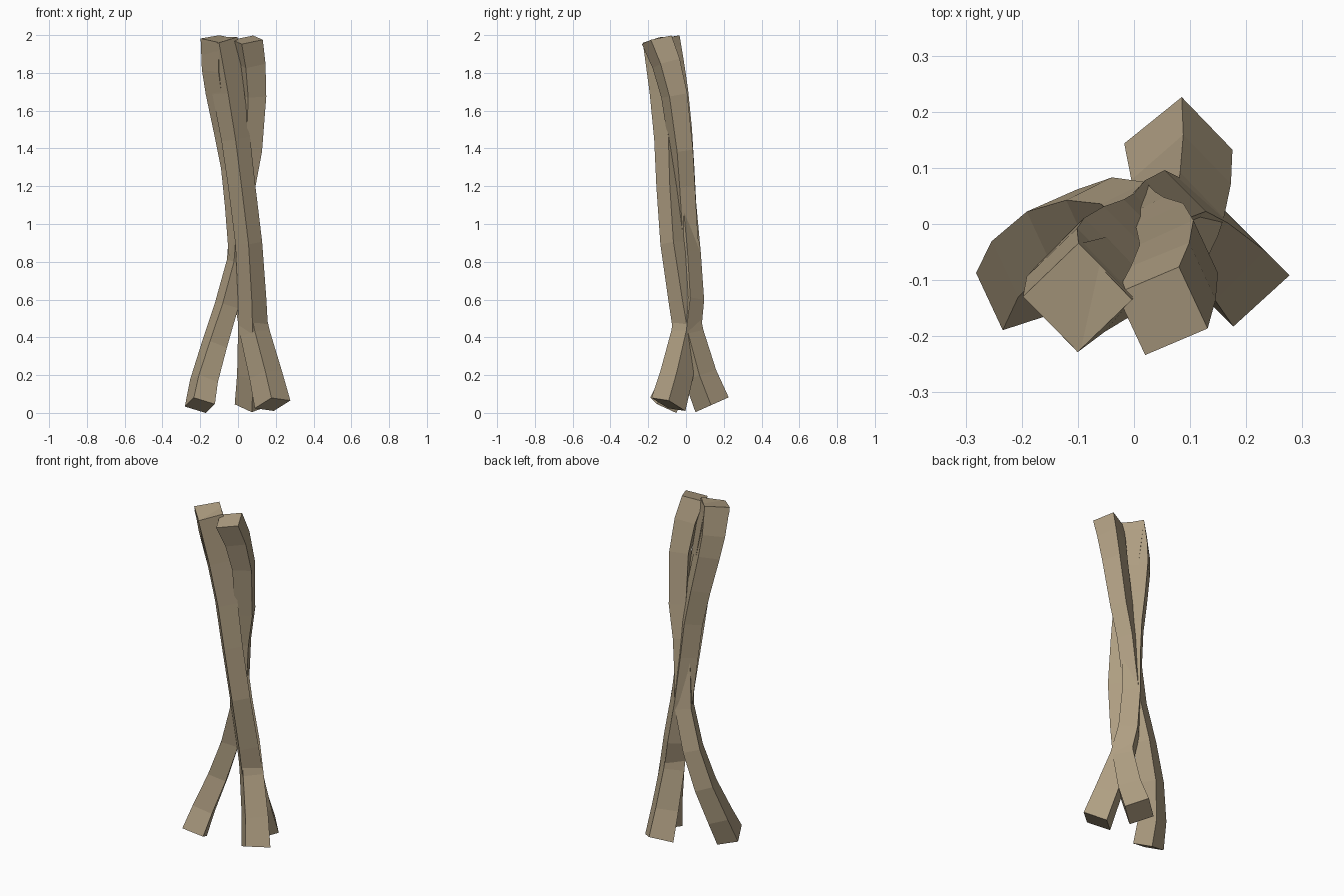
import bpy, bmesh
from math import cos, sin, radians
from mathutils import Vector

cube = bpy.data.objects.get("Cube")
if cube:
    bpy.data.objects.remove(cube)

# Bark colour
bark = bpy.data.materials.new("pale_bark")
bark.use_nodes = True
bark.diffuse_color = (0.43, 0.345, 0.225, 1)
bark.node_tree.nodes["Principled BSDF"].inputs["Base Color"].default_value = bark.diffuse_color


def strand(name, path, waist, tip, yaw, start, end):
    """Sweep a square section, slim at the waist, along a path with tilted caps."""
    pts = [Vector(p) for p in path]
    bm = bmesh.new()
    rings = []
    for i, p in enumerate(pts):
        if i == 0:
            t = Vector(start)
        elif i == len(pts) - 1:
            t = Vector(end)
        else:
            t = pts[i + 1] - pts[i - 1]
        t.normalize()
        side = Vector((cos(radians(yaw)), sin(radians(yaw)), 0))
        side = (side - t * side.dot(t)).normalized()
        back = t.cross(side)
        h = (waist + (tip - waist) * (p.z - 1) ** 2) / 2
        rings.append([bm.verts.new(p + side * a * h + back * b * h)
                      for a, b in ((-1, -1), (1, -1), (1, 1), (-1, 1))])
    for low, high in zip(rings, rings[1:]):
        for k in range(4):
            n = (k + 1) % 4
            bm.faces.new((low[k], low[n], high[n], high[k]))
    bm.faces.new(rings[0][::-1])
    bm.faces.new(rings[-1])
    mesh = bpy.data.meshes.new(name)
    bm.to_mesh(mesh)
    bm.free()
    mesh.materials.append(bark)
    obj = bpy.data.objects.new(name, mesh)
    bpy.context.collection.objects.link(obj)


# Strand from the right-hand foot, passing behind to the other side
strand("right_foot_strand", [
    (-.202, -.12, .04), (-.18, -.062, .17), (-.125, -.005, .36), (-.06, .02, .57),
    (0, .015, .8), (.015, 0, 1), (.032, -.012, 1.2), (.065, -.025, 1.39),
    (.08, -.062, 1.68), (.07, -.105, 1.85), (.05, -.155, 1.975)],
    .088, .125, 25, (.12, .46, .88), (-.1, -.25, 1))

# Strand from the left-hand foot, curling around the back
strand("left_foot_strand", [
    (.183, -.093, .045), (.147, -.05, .2), (.09, 0, .42), (.055, .022, .6),
    (.02, .008, .85), (0, -.015, 1.1), (-.018, -.028, 1.3), (-.053, -.045, 1.5),
    (-.088, -.072, 1.7), (-.102, -.095, 1.82), (-.1, -.13, 1.98)],
    .098, .14, 45, (-.2, .36, .9), (.02, -.2, 1))

# Strand from the back foot, crossing to the front
strand("back_foot_strand", [
    (.079, .138, .043), (.084, .075, .2), (.08, .014, .42), (.075, -.018, .6),
    (.057, -.065, .9), (.02, -.085, 1.2), (-.012, -.092, 1.45), (-.052, -.108, 1.7),
    (-.1, -.132, 1.975)],
    .1, .14, 44, (0, -.4, .9), (-.16, -.16, 1))
